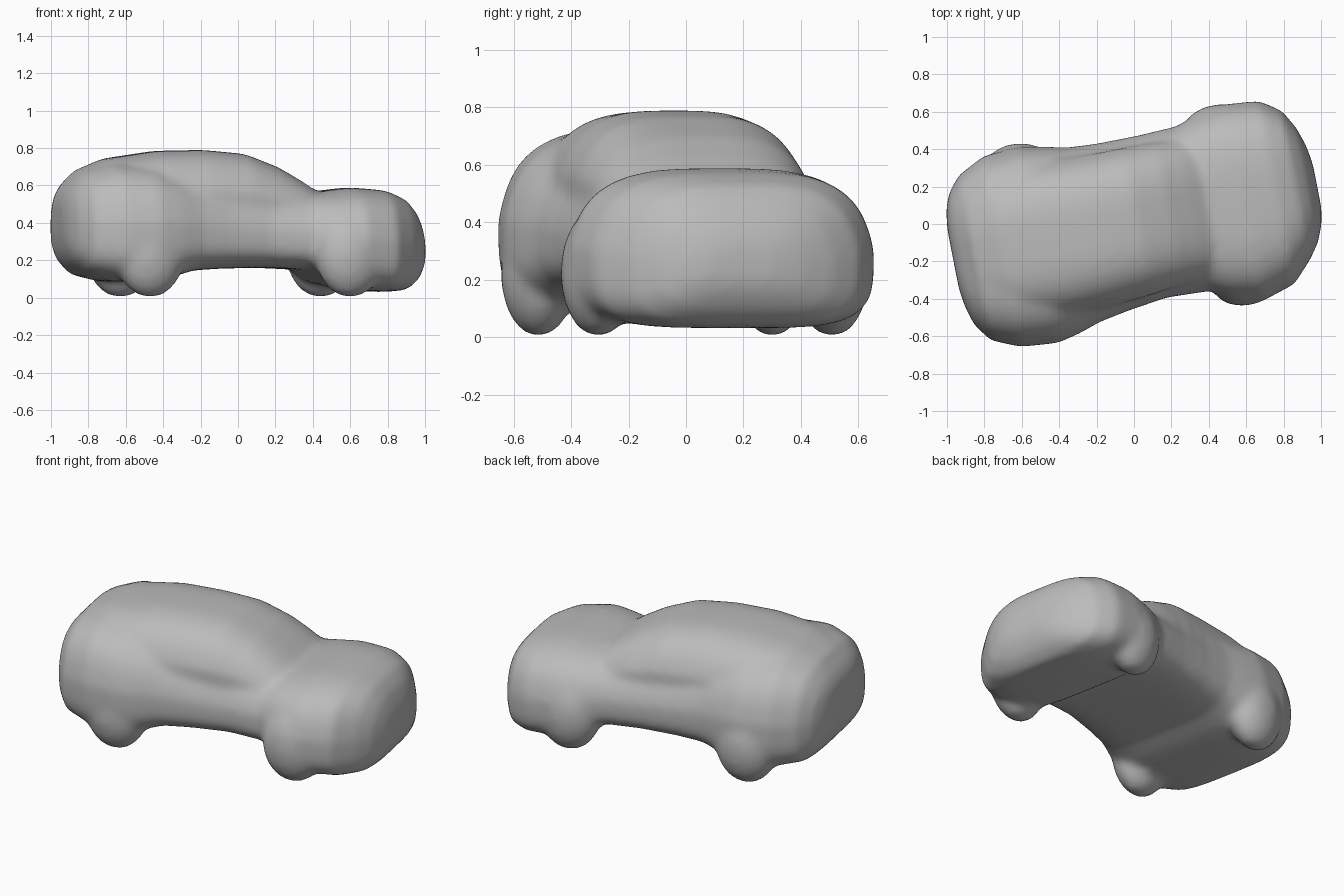
import bpy, bmesh, math
from mathutils import Matrix

if "Cube" in bpy.data.objects:
    bpy.data.objects.remove(bpy.data.objects["Cube"], do_unlink=True)

# One plain clay colour
CLAY = (0.5, 0.5, 0.5, 1)
clay = bpy.data.materials.new("grey_clay")
clay.use_nodes = True
clay.diffuse_color = CLAY
clay.node_tree.nodes["Principled BSDF"].inputs["Base Color"].default_value = CLAY

SIDES = 48
HEADING = math.radians(11)  # the car stands turned on the ground


def power(value, exponent):
    return math.copysign(abs(value) ** exponent, value)


def loft(bm, stations, taper):
    """Skin rounded-box sections: (along, half width, bottom, top, side shift)."""
    rings = []
    for along, half, low, high, shift in stations:
        ring = []
        for i in range(SIDES):
            a = math.tau * i / SIDES
            squareness = 3.3 if math.sin(a) > 0 else 4.2
            side, up = power(math.cos(a), 2 / squareness), power(math.sin(a), 2 / squareness)
            width = half * (1 - taper * max(up, 0))
            z = (low + high) / 2 + up * (high - low) / 2
            ring.append(bm.verts.new((along, shift + side * width, z)))
        rings.append(ring)
    for a, b in zip(rings, rings[1:]):
        for i in range(SIDES):
            j = (i + 1) % SIDES
            bm.faces.new((a[i], b[i], b[j], a[j]))
    bm.faces.new(rings[0])
    bm.faces.new(reversed(rings[-1]))


bm = bmesh.new()

# Lower body: tail, flared rear, narrow waist, flared front, nose
loft(bm, [
    (-0.985, 0.17, 0.34, 0.50, 0), (-0.97, 0.27, 0.25, 0.56, 0), (-0.94, 0.36, 0.19, 0.61, -0.01),
    (-0.87, 0.45, 0.12, 0.68, -0.015), (-0.72, 0.52, 0.085, 0.73, -0.01),
    (-0.52, 0.535, 0.09, 0.715, -0.012), (-0.40, 0.51, 0.11, 0.68, -0.01),
    (-0.28, 0.475, 0.145, 0.64, -0.005), (-0.12, 0.455, 0.155, 0.60, 0.005),
    (0.10, 0.44, 0.16, 0.57, 0.02), (0.33, 0.45, 0.15, 0.555, 0.02),
    (0.43, 0.50, 0.08, 0.57, 0.01), (0.60, 0.535, 0.04, 0.59, 0), (0.78, 0.50, 0.03, 0.575, 0.02),
    (0.89, 0.405, 0.04, 0.53, 0.04), (0.95, 0.31, 0.09, 0.46, 0.03),
    (0.985, 0.21, 0.15, 0.38, 0.02), (1.0, 0.12, 0.20, 0.32, 0.01),
], 0.14)

# Cabin: sloping rear, long roof, raked windscreen
loft(bm, [
    (-0.88, 0.32, 0.35, 0.68, 0), (-0.72, 0.40, 0.35, 0.745, 0), (-0.45, 0.42, 0.35, 0.785, 0),
    (-0.20, 0.41, 0.35, 0.79, 0), (0.02, 0.40, 0.35, 0.77, 0.01), (0.20, 0.385, 0.35, 0.70, 0.02),
    (0.32, 0.37, 0.35, 0.63, 0.02), (0.44, 0.34, 0.35, 0.55, 0.02),
], 0.23)

# Four soft wheel bulges
for along in (-0.56, 0.53):
    for side in (-0.415, 0.415):
        place = Matrix.Translation((along, side, 0.225)) @ Matrix.Diagonal((0.185, 0.13, 0.225, 1))
        bmesh.ops.create_uvsphere(bm, u_segments=24, v_segments=16, radius=1, matrix=place)

bmesh.ops.rotate(bm, verts=bm.verts, matrix=Matrix.Rotation(HEADING, 3, "Z"))
bmesh.ops.recalc_face_normals(bm, faces=bm.faces)
mesh = bpy.data.meshes.new("car_body")
bm.to_mesh(mesh)
bm.free()
mesh.materials.append(clay)
car = bpy.data.objects.new("car_body", mesh)
bpy.context.collection.objects.link(car)

# Melt all parts into a single soft skin
remesh = car.modifiers.new("Fuse", "REMESH")
remesh.mode = "VOXEL"
remesh.voxel_size = 0.02
remesh.use_smooth_shade = True
soften = car.modifiers.new("Soften", "SMOOTH")
soften.factor = 0.5
soften.iterations = 14
